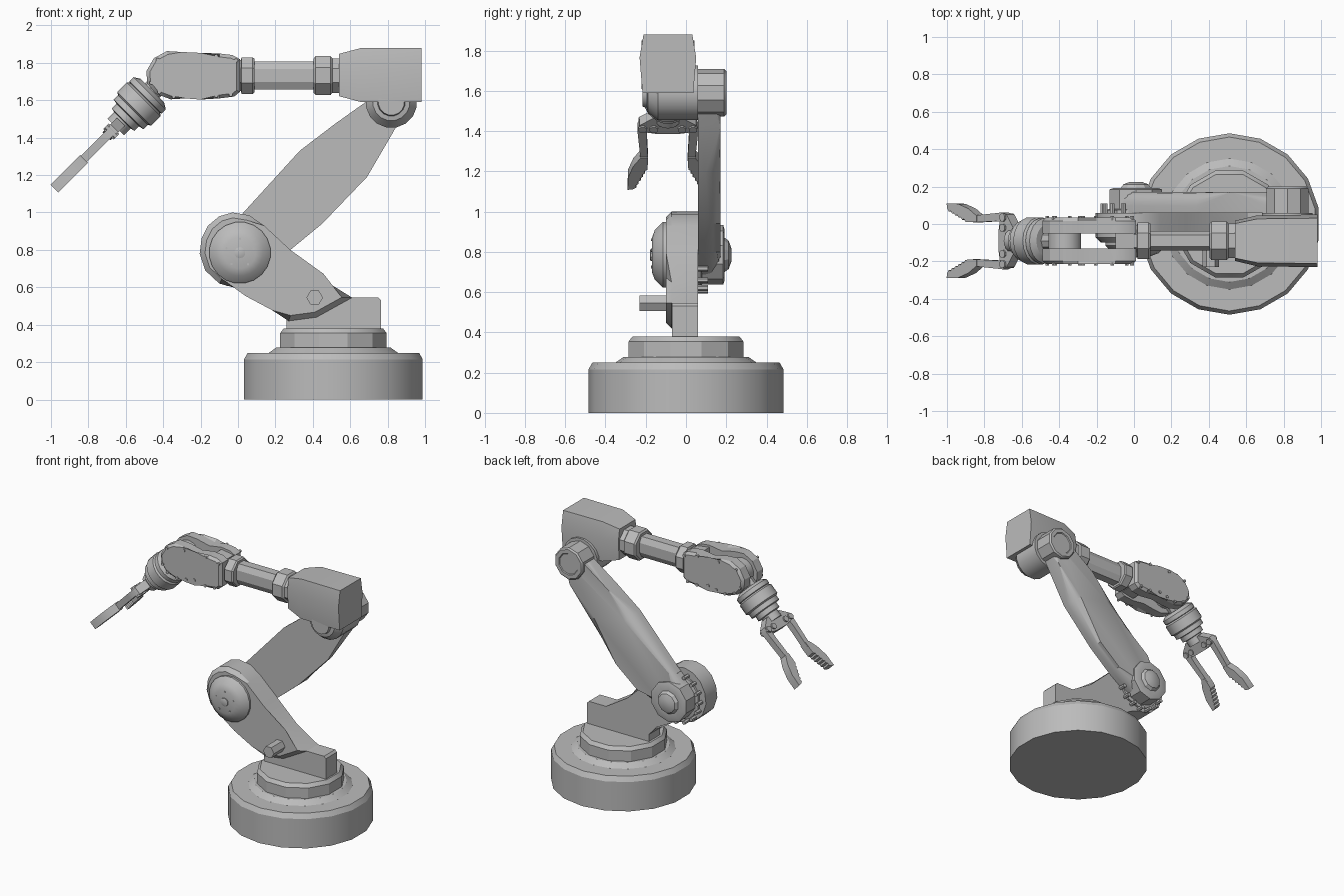
import bpy, bmesh, math
from mathutils import Vector, Matrix

cube = bpy.data.objects.get("Cube")
if cube:
    bpy.data.objects.remove(cube)

grey = bpy.data.materials.new("plain grey")
grey.use_nodes = True
COLOR = (0.5, 0.5, 0.5, 1)
grey.diffuse_color = COLOR
grey.node_tree.nodes["Principled BSDF"].inputs["Base Color"].default_value = COLOR

MID = -0.09                                    # centre plane of the forearm
ELBOW = Vector((-0.37, MID, 1.74))
SHOULDER = Vector((0.01, 0, 0.785))
HEAD = Vector((0.82, 0, 1.59))
BACK = Vector((0, 1, 0))
REACH = Vector((-1, 0, -1)).normalized()       # direction of the gripper


def finish(bm, name):
    bmesh.ops.recalc_face_normals(bm, faces=bm.faces)
    mesh = bpy.data.meshes.new(name)
    bm.to_mesh(mesh)
    bm.free()
    mesh.materials.append(grey)
    ob = bpy.data.objects.new(name, mesh)
    bpy.context.collection.objects.link(ob)
    bpy.ops.object.select_all(action='DESELECT')
    ob.select_set(True)
    bpy.context.view_layer.objects.active = ob
    bpy.ops.object.shade_smooth_by_angle(angle=math.radians(26))
    return ob


def loft(name, rings, bevels=(0, 0), segments=1):
    """Skin closed rings, cap both ends, optionally bevel the cap rims."""
    bm = bmesh.new()
    rows = [[bm.verts.new(p) for p in ring] for ring in rings]
    for a, b in zip(rows, rows[1:]):
        for i in range(len(a)):
            j = (i + 1) % len(a)
            bm.faces.new((a[i], a[j], b[j], b[i]))
    caps = [bm.faces.new(rows[0]), bm.faces.new(rows[-1])]
    rims = [list(c.edges) for c in caps]
    for rim, width in zip(rims, bevels):
        if width:
            bmesh.ops.bevel(bm, geom=rim, offset=width, segments=segments,
                            affect='EDGES', profile=0.5)
    return finish(bm, name)


def lathe(name, origin, axis, profile, sides=16, turn=0.5, squash=1):
    """Profile of (radius, distance along the axis)."""
    q = Vector(axis).to_track_quat('Z', 'Y')
    rings = []
    for r, h in profile:
        angles = [(i + turn) * math.tau / sides for i in range(sides)]
        rings.append([origin + q @ Vector((r * math.cos(a), r * squash * math.sin(a), h))
                      for a in angles])
    return loft(name, rings)


def plate(name, outline, y0, y1, bevels=(0, 0), segments=1):
    """Outline in x, z extruded from front y0 to back y1."""
    return loft(name, [[Vector((x, y, z)) for x, z in outline] for y in (y0, y1)],
                bevels, segments)


# Turntable base
centre = Vector((0.51, 0, 0))
lathe("base_drum", centre, (0, 0, 1),
      [(0.485, 0), (0.485, 0.215), (0.465, 0.25), (0.35, 0.25), (0.31, 0.278)], 18)
lathe("turntable", centre, (0, 0, 1), [(0.295, 0.26), (0.295, 0.355), (0.275, 0.38)], 12)

# Shoulder bracket and its mounting block
plate("mounting_block", [(0.26, 0.37), (0.765, 0.37), (0.765, 0.53), (0.75, 0.545),
                         (0.6, 0.545), (0.4, 0.6), (0.26, 0.5)], -0.07, 0.06)
plate("shoulder_bracket",
      [(-0.03, 1.0), (0.06, 0.985), (0.14, 0.93), (0.28, 0.8), (0.44, 0.65),
       (0.61, 0.545), (0.42, 0.44), (0.27, 0.42), (0.2, 0.5), (0.05, 0.58),
       (-0.1, 0.62), (-0.175, 0.69), (-0.205, 0.78), (-0.195, 0.86), (-0.16, 0.93),
       (-0.1, 0.98)], -0.1, 0.06, (0.028, 0))
lathe("shoulder_cap", SHOULDER, -BACK,
      [(0.165, 0.09), (0.165, 0.115), (0.125, 0.155), (0.085, 0.17)], 20)
lathe("shoulder_hub", SHOULDER, -BACK, [(0.03, 0.16), (0.03, 0.176), (0.018, 0.18)], 10)
for i in range(5):
    a = i * math.tau / 5 + 0.3
    spot = SHOULDER + Vector((math.cos(a), 0, math.sin(a))) * 0.075
    lathe("shoulder_cap_screw", spot, -BACK, [(0.007, 0.16), (0.007, 0.174)], 6)
lathe("side_bolt", Vector((0.41, 0, 0.545)), -BACK, [(0.044, 0.06), (0.044, 0.23)], 6, 0)

# Rear pivot with its ring of bolts
lathe("lower_pivot", SHOULDER, BACK,
      [(0.17, 0.05), (0.17, 0.075), (0.148, 0.08), (0.148, 0.185), (0.125, 0.192),
       (0.085, 0.192), (0.07, 0.212), (0.035, 0.225)], 10)
for i in range(16):
    a = i * math.tau / 16
    spot = SHOULDER + Vector((math.cos(a), 0, math.sin(a))) * 0.178
    lathe("pivot_bolt", spot, BACK, [(0.014, 0.05), (0.014, 0.11)], 6)

# Upper arm, rounded at the back
plate("upper_arm",
      [(-0.09, 0.885), (0.02, 0.99), (0.33, 1.33), (0.52, 1.475), (0.71, 1.61),
       (0.8, 1.66), (0.88, 1.62), (0.9, 1.56), (0.83, 1.43), (0.69, 1.19),
       (0.45, 0.94), (0.28, 0.8), (0.12, 0.69), (0.0, 0.66), (-0.1, 0.74)],
      0.06, 0.172, (0, 0.075), 4)
lathe("upper_pivot", HEAD, BACK,
      [(0.118, 0.03), (0.118, 0.19), (0.108, 0.2), (0.08, 0.2), (0.075, 0.194)], 10)

# Head block and the lug below it
section = [(-0.125, 0.145), (0.125, 0.145), (0.145, 0.03), (0.13, -0.145),
           (-0.13, -0.145), (-0.145, 0.03)]
loft("head_block", [[Vector((x, MID + y * s, 1.735 + z * t)) for y, z in section]
                    for x, s, t in ((0.54, 0.74, 0.78), (0.66, 0.94, 1), (0.98, 0.97, 1))])
lathe("head_lug", HEAD, BACK,
      [(0.07, -0.215), (0.075, -0.195), (0.1, -0.19), (0.138, -0.14), (0.138, 0.06)], 16)

# Forearm tube with stepped collars
axle = Vector((0, MID, 1.732))
lathe("forearm_tube", axle, (1, 0, 0), [(0.08, 0.02), (0.08, 0.5)], 8, 0.5, 0.7)
for ob in [bpy.data.objects["forearm_tube"]]:
    for v in ob.data.vertices:                 # taller than wide
        dy, dz = v.co.y - axle.y, v.co.z - axle.z
        v.co.y = axle.y + math.copysign(min(abs(dy), 0.052), dy)
        v.co.z = axle.z + math.copysign(0.075 if abs(dz) > 0.045 else 0.035, dz)
lathe("rear_collar", axle, (1, 0, 0),
      [(0.1, 0.405), (0.112, 0.415), (0.112, 0.495), (0.1, 0.505), (0.1, 0.56)], 8)
lathe("front_collar", axle, (1, 0, 0),
      [(0.09, -0.02), (0.09, 0.015), (0.106, 0.02), (0.106, 0.078), (0.098, 0.088)], 8)

# Forked elbow housing
fork = [(0.01, 1.645), (0.01, 1.82), (-0.03, 1.842), (-0.1, 1.85), (-0.2, 1.835),
        (-0.3, 1.858), (-0.38, 1.863), (-0.45, 1.825), (-0.49, 1.755), (-0.485, 1.69),
        (-0.44, 1.635), (-0.36, 1.605), (-0.28, 1.61), (-0.2, 1.622), (-0.1, 1.61),
        (-0.02, 1.62)]
plate("front_fork_plate", fork, -0.215, -0.13, (0.018, 0))
plate("rear_fork_plate", fork, -0.05, 0.035, (0, 0.018))
plate("fork_bridge", [(0.0, 1.645), (0.0, 1.82), (-0.1, 1.835), (-0.1, 1.625)], -0.14, -0.04)
hub = Vector((-0.23, 0, 1.735))
for x, z in fork[1::2] + fork[10::2]:
    spot = Vector((x, 0, z))
    spot += (hub - spot).normalized() * 0.022
    for side in (-1, 1):
        lathe("fork_bolt", spot + Vector((0, MID, 0)), BACK * side,
              [(0.011, 0.1), (0.011, 0.132)], 6)

# Wrist: tongue inside the fork, then stepped rings
lathe("wrist_pivot", ELBOW, BACK, [(0.09, -0.045), (0.09, 0.045)], 14)
lathe("wrist_neck", ELBOW, REACH, [(0.055, 0), (0.055, 0.16)], 10)
lathe("wrist_barrel", ELBOW, REACH,
      [(0.09, 0.125), (0.122, 0.145), (0.122, 0.175), (0.115, 0.18), (0.128, 0.19),
       (0.128, 0.262), (0.112, 0.272), (0.112, 0.305), (0.085, 0.31), (0.085, 0.345),
       (0.062, 0.35), (0.062, 0.4)], 18)

# Gripper parts, outlined as (reach, sideways) and given a thickness
LIFT = REACH.cross(BACK)


def grip(name, outline, thick, side=1):
    rings = [[ELBOW + REACH * t + BACK * s * side + LIFT * w for t, s in outline]
             for w in (-thick / 2, thick / 2)]
    return loft(name, rings)


grip("palm", [(0.36, -0.07), (0.41, -0.14), (0.455, -0.14), (0.47, -0.06), (0.47, 0.06),
              (0.455, 0.14), (0.41, 0.14), (0.36, 0.07)], 0.06)
teeth = []
for i in range(6):                             # saw teeth on the inner edge
    f = i / 6
    t, s = 0.86 - 0.15 * f, 0.172 - 0.065 * f
    teeth += [(t, s), (t - 0.012, s - 0.016)]
for side, label in ((1, "rear"), (-1, "front")):
    grip(label + "_finger", [(0.41, 0.1), (0.41, 0.14), (0.45, 0.152), (0.5, 0.148),
                             (0.67, 0.135), (0.67, 0.098), (0.5, 0.105)], 0.045, side)
    grip(label + "_fingertip", [(0.64, 0.1), (0.64, 0.135), (0.7, 0.172), (0.78, 0.198),
                                (0.865, 0.2)] + teeth + [(0.69, 0.1)], 0.058, side)
    for s in (0.125, 0.07):
        lathe(label + "_knuckle", ELBOW + REACH * 0.435 + BACK * s * side, LIFT,
              [(0.022, -0.04), (0.022, 0.04)], 8)
